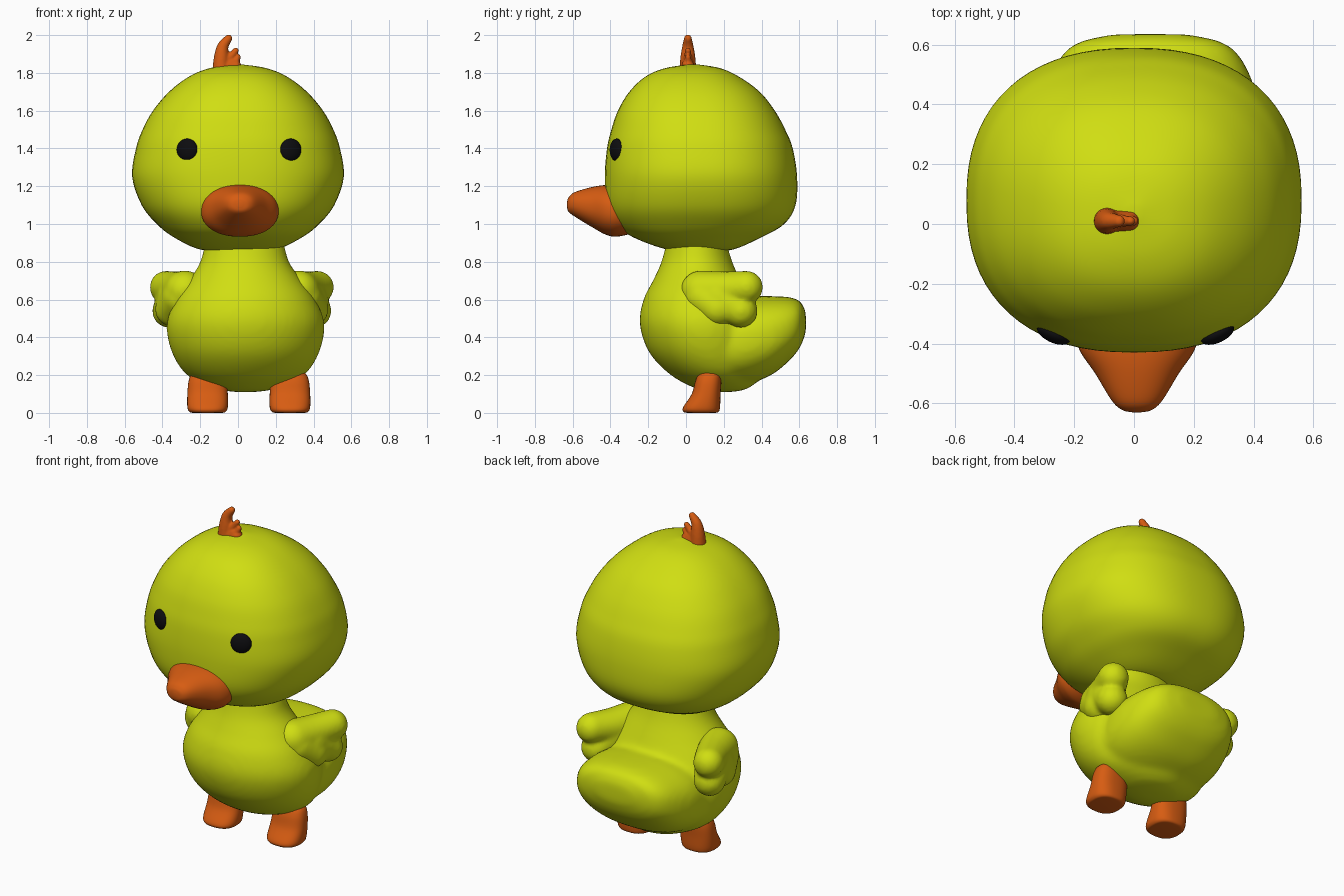
import bpy, bmesh, math
from mathutils import Vector, Matrix


def material(name, rgb):
    m = bpy.data.materials.new(name)
    m.diffuse_color = (*rgb, 1)
    return m


YELLOW = material("lime yellow", (0.63, 0.73, 0.006))
ORANGE = material("orange", (0.68, 0.108, 0.006))
BLACK = material("black", (0.004, 0.004, 0.005))


def finish(name, bm, mat, voxel=0, smooth=0):
    bmesh.ops.recalc_face_normals(bm, faces=bm.faces)
    for f in bm.faces:
        f.smooth = True
    me = bpy.data.meshes.new(name)
    bm.to_mesh(me)
    bm.free()
    me.materials.append(mat)
    ob = bpy.data.objects.new(name, me)
    bpy.context.collection.objects.link(ob)
    if voxel:  # fuse overlapping lumps into one soft skin
        r = ob.modifiers.new("fuse", 'REMESH')
        r.mode, r.voxel_size, r.use_smooth_shade = 'VOXEL', voxel, True
        s = ob.modifiers.new("soften", 'SMOOTH')
        s.factor, s.iterations = 0.5, smooth
    return ob


def spline(keys, steps=6):
    """Catmull-Rom interpolation of tuples."""
    out = []
    for i in range(len(keys) - 1):
        p = [keys[max(0, min(len(keys) - 1, i + k))] for k in (-1, 0, 1, 2)]
        for j in range(steps):
            t = j / steps
            out.append([0.5 * (2 * b + (c - a) * t + (2 * a - 5 * b + 4 * c - d) * t * t
                               + (3 * b - a - 3 * c + d) * t ** 3) for a, b, c, d in zip(*p)])
    return out + [list(keys[-1])]


def loft(bm, axis, keys, power=2.0, n=56):
    """Rings of (position, centre x, half width, low, high) along z or y."""
    rings = []
    for t, cx, hw, lo, hi in spline(keys):
        ring = []
        for i in range(n):
            a = math.tau * i / n
            c, s = math.cos(a), math.sin(a)
            u = cx + hw * math.copysign(abs(c) ** (2 / power), c)
            v = (lo + hi) / 2 + (hi - lo) / 2 * math.copysign(abs(s) ** (2 / power), s)
            ring.append(bm.verts.new((u, v, t) if axis == 'z' else (u, t, v)))
        rings.append(ring)
    for a, b in zip(rings, rings[1:]):
        for i in range(n):
            bm.faces.new((a[i], a[(i + 1) % n], b[(i + 1) % n], b[i]))
    bm.faces.new(rings[0])
    bm.faces.new(rings[-1])


def chain(bm, keys):
    """Row of overlapping balls (x, y, z, radius) along a path."""
    for x, y, z, r in spline(keys):
        bmesh.ops.create_icosphere(bm, subdivisions=3, radius=r,
                                   matrix=Matrix.Translation((x, y, z)))


# Head
bm = bmesh.new()
loft(bm, 'z', [(0.855, 0, 0.03, 0.05, 0.12), (0.865, 0, 0.20, -0.10, 0.25),
               (0.93, 0, 0.34, -0.28, 0.40), (1.0, 0, 0.43, -0.37, 0.52),
               (1.1, 0, 0.51, -0.42, 0.58), (1.25, 0, 0.56, -0.43, 0.588),
               (1.4, 0, 0.54, -0.418, 0.565), (1.5, 0, 0.505, -0.395, 0.525),
               (1.6, 0, 0.45, -0.36, 0.47), (1.7, 0, 0.365, -0.30, 0.39),
               (1.78, 0, 0.26, -0.215, 0.28), (1.825, 0, 0.15, -0.11, 0.18),
               (1.845, 0, 0.02, 0.02, 0.06)], 2.35, 72)
finish("head", bm, YELLOW)

# Body with neck and broad upturned tail
bm = bmesh.new()
loft(bm, 'z', [(0.11, 0.04, 0.05, 0.14, 0.24), (0.13, 0.04, 0.17, 0.05, 0.33),
               (0.2, 0.04, 0.31, -0.08, 0.40), (0.32, 0.04, 0.39, -0.195, 0.42),
               (0.47, 0.04, 0.418, -0.245, 0.41), (0.6, 0.04, 0.37, -0.225, 0.34),
               (0.7, 0.04, 0.30, -0.175, 0.29), (0.8, 0.035, 0.235, -0.13, 0.245),
               (0.92, 0.035, 0.205, -0.10, 0.21)])
loft(bm, 'y', [(0.1, 0.045, 0.34, 0.15, 0.55), (0.3, 0.05, 0.37, 0.15, 0.61),
               (0.45, 0.055, 0.35, 0.20, 0.618), (0.56, 0.055, 0.30, 0.29, 0.61),
               (0.61, 0.055, 0.235, 0.36, 0.585), (0.635, 0.055, 0.12, 0.43, 0.53)], 2.4)
finish("body", bm, YELLOW, 0.018, 10)

# Beak
bm = bmesh.new()
loft(bm, 'y', [(-0.63, 0.01, 0.015, 1.09, 1.115), (-0.622, 0.01, 0.05, 1.065, 1.14),
               (-0.59, 0.01, 0.085, 1.04, 1.168), (-0.5, 0.01, 0.14, 0.985, 1.195),
               (-0.42, 0.01, 0.193, 0.942, 1.207), (-0.35, 0.01, 0.203, 0.935, 1.205),
               (-0.22, 0.01, 0.16, 0.97, 1.17)], 2.2)
finish("beak", bm, ORANGE)

# Curled tuft on the crown
bm = bmesh.new()
chain(bm, [(-0.09, 0.01, 1.82, 0.045), (-0.088, 0.01, 1.88, 0.04),
           (-0.08, 0.01, 1.94, 0.03), (-0.05, 0.01, 1.983, 0.02)])
chain(bm, [(-0.07, 0.01, 1.86, 0.03), (-0.035, 0.01, 1.89, 0.02), (-0.012, 0.01, 1.918, 0.016)])
chain(bm, [(-0.09, 0.01, 1.84, 0.034), (-0.04, 0.01, 1.85, 0.03),
           (-0.015, 0.01, 1.86, 0.022), (0.0, 0.01, 1.884, 0.015)])
chain(bm, [(-0.09, 0.01, 1.835, 0.038), (-0.015, 0.01, 1.835, 0.033)])
finish("tuft", bm, ORANGE, 0.006, 3)

for side, label in ((-1, "left"), (1, "right")):
    # Eye: flattened ball turned outward along the face
    bm = bmesh.new()
    bmesh.ops.create_uvsphere(bm, u_segments=32, v_segments=16, radius=1)
    bmesh.ops.transform(bm, verts=bm.verts, matrix=Matrix.Translation((0.005 + 0.274 * side, -0.367, 1.392))
                        @ Matrix.Rotation(math.radians(25) * side, 4, 'Z')
                        @ Matrix.Diagonal((0.06, 0.03, 0.06, 1)))
    finish(label + "_eye", bm, BLACK)

    # Stubby leg and foot
    x = 0.057 + 0.218 * side
    bm = bmesh.new()
    loft(bm, 'z', [(0.0, x, 0.075, 0.01, 0.15), (0.005, x, 0.095, -0.012, 0.172),
                   (0.03, x, 0.107, -0.015, 0.18), (0.1, x, 0.107, 0.03, 0.183),
                   (0.17, x, 0.10, 0.05, 0.187), (0.21, x, 0.08, 0.07, 0.18),
                   (0.225, x, 0.03, 0.10, 0.15)], 2.5, 40)
    finish(label + "_leg", bm, ORANGE)

    # Wing made of feather lobes
    bm = bmesh.new()
    for lobe in ([(0.30, 0.08, 0.645, 0.11), (0.345, 0.20, 0.65, 0.10), (0.40, 0.32, 0.665, 0.088)],
                 [(0.32, 0.09, 0.61, 0.105), (0.365, 0.17, 0.55, 0.095)],
                 [(0.34, 0.18, 0.61, 0.11), (0.385, 0.29, 0.54, 0.09)]):
        chain(bm, [(0.02 + side * px, py, pz, r) for px, py, pz, r in lobe])
    finish(label + "_wing", bm, YELLOW, 0.012, 8)
